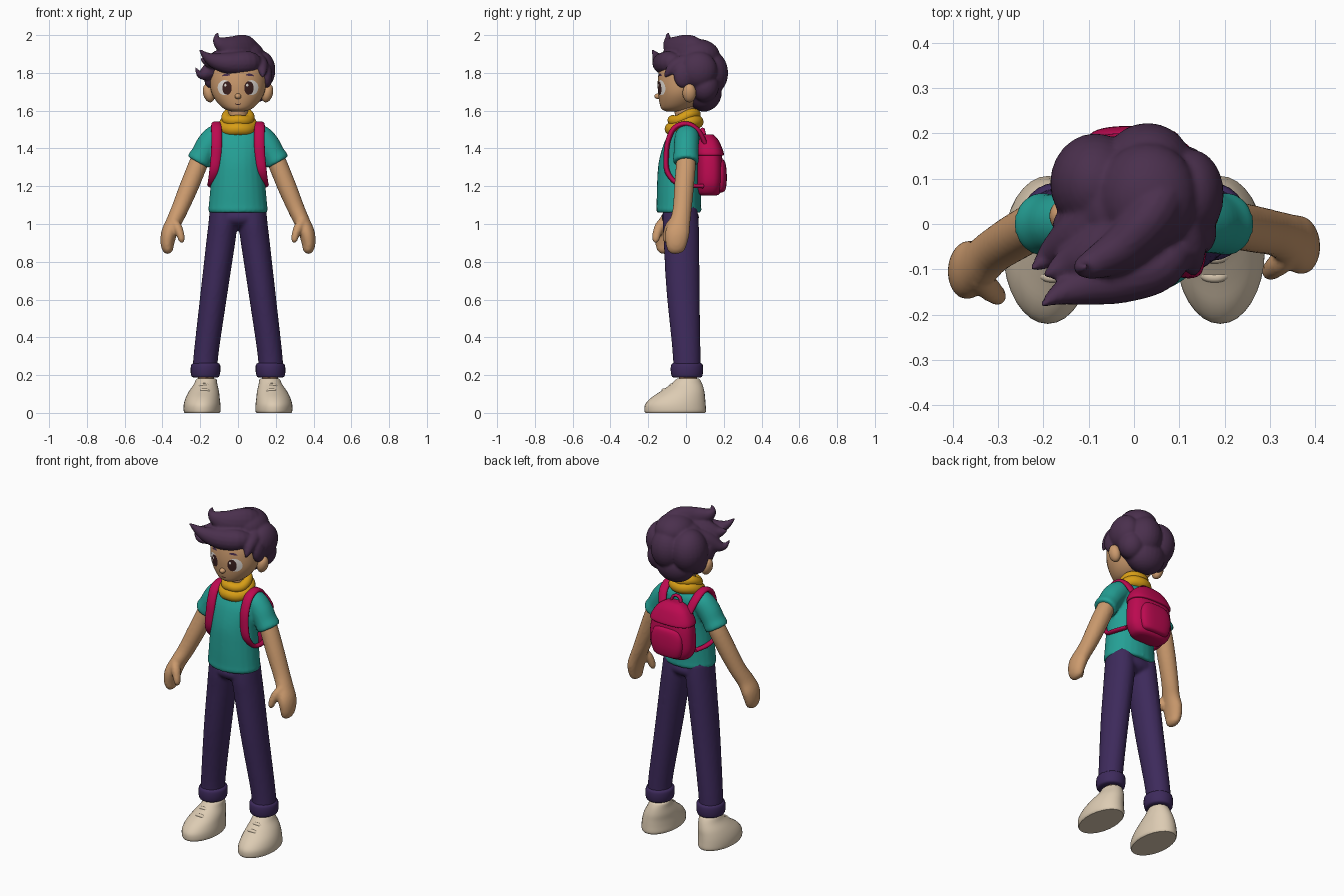
import bpy, bmesh, math
from mathutils import Vector, Matrix, Euler
from mathutils.bvhtree import BVHTree


def material(name, *rgb):
    m = bpy.data.materials.new(name)
    m.diffuse_color = (*rgb, 1)
    return m


SKIN = material("skin", .60, .325, .155)
HAIR = material("dark_plum", .068, .029, .074)
TEAL = material("teal", .018, .35, .30)
YELLOW = material("mustard", .68, .34, .008)
RED = material("crimson", .50, .003, .08)
NAVY = material("indigo", .047, .023, .105)
CREAM = material("cream", .72, .60, .45)
WHITE = material("eye_white", .85, .80, .75)
BROWN = material("dark_brown", .045, .015, .014)


def spline(rows, closed, steps=4):
    """Catmull-Rom through rows of (x, y, z, radius_u, radius_v)."""
    n, out = len(rows), []
    get = lambda i: rows[i % n] if closed else rows[max(0, min(n - 1, i))]
    for i in range(n if closed else n - 1):
        a, b, c, d = get(i - 1), get(i), get(i + 1), get(i + 2)
        for k in range(steps):
            t = k / steps
            out.append([.5 * (2 * q + (r - p) * t + (2 * p - 5 * q + 4 * r - s) * t * t
                              + (3 * q - p - 3 * r + s) * t ** 3) for p, q, r, s in zip(a, b, c, d)])
    if not closed:
        out.append(list(rows[-1]))
    return out


def tube(bm, rows, side=1, ref=None, closed=False, power=1, sides=24):
    """Loft of ellipses; level rings unless ref gives the second ring axis."""
    pts = spline(rows, closed)
    n, rings = len(pts), []
    for i, p in enumerate(pts):
        u, v = Vector((1, 0, 0)), Vector((0, 1, 0))
        if ref:
            a = pts[(i - 1) % n] if closed else pts[max(i - 1, 0)]
            b = pts[(i + 1) % n] if closed else pts[min(i + 1, n - 1)]
            t = (Vector(b[:3]) - Vector(a[:3])).normalized()
            u = Vector(ref).cross(t).normalized()
            v = t.cross(u)
        ring = []
        for k in range(sides):
            g = math.tau * k / sides
            c, s = math.cos(g), math.sin(g)
            q = Vector(p[:3]) + u * math.copysign(abs(c) ** power, c) * max(p[3], .001) \
                + v * math.copysign(abs(s) ** power, s) * max(p[4], .001)
            ring.append(bm.verts.new((q.x * side, q.y, q.z)))
        rings.append(ring)
    for i in range(n if closed else n - 1):
        a, b = rings[i], rings[(i + 1) % n]
        for k in range(sides):
            j = (k + 1) % sides
            bm.faces.new((a[k], a[j], b[j], b[k]))
    if not closed:
        bm.faces.new(rings[0])
        bm.faces.new(rings[-1])


def ball(bm, c, r, rot=(0, 0, 0)):
    m = Matrix.Translation(c) @ Euler(rot).to_matrix().to_4x4() @ Matrix.Diagonal((*r, 1))
    bmesh.ops.create_uvsphere(bm, u_segments=24, v_segments=16, radius=1, matrix=m)


def finish(bm, name, mat, voxel=0, smooth=3):
    bmesh.ops.recalc_face_normals(bm, faces=bm.faces[:])
    for f in bm.faces:
        f.smooth = True
    for e in bm.edges:
        e.smooth = len(e.link_faces) < 2 or e.calc_face_angle() < math.radians(50)
    me = bpy.data.meshes.new(name)
    bm.to_mesh(me)
    bm.free()
    me.materials.append(mat)
    ob = bpy.data.objects.new(name, me)
    bpy.context.scene.collection.objects.link(ob)
    if voxel:  # fuse overlapping volumes into one soft surface
        r = ob.modifiers.new("fuse", 'REMESH')
        r.mode, r.voxel_size, r.use_smooth_shade = 'VOXEL', voxel, True
        s = ob.modifiers.new("soften", 'SMOOTH')
        s.factor, s.iterations = .5, smooth
    return ob


# Head with nose and ears
bm = bmesh.new()
tube(bm, [(0, -.06, 1.595, .03, .04), (0, -.055, 1.608, .07, .073), (0, -.04, 1.64, .107, .1),
          (0, -.027, 1.69, .138, .12), (0, -.015, 1.75, .15, .135), (0, -.008, 1.82, .148, .132),
          (0, 0, 1.88, .12, .108), (0, 0, 1.92, .06, .05)], sides=40)
bmesh.ops.recalc_face_normals(bm, faces=bm.faces[:])
face = BVHTree.FromBMesh(bm)
ball(bm, (0, -.147, 1.676), (.017, .02, .015))
for s in (1, -1):
    ball(bm, (s * .155, .018, 1.693), (.03, .036, .05), (0, s * .25, 0))
finish(bm, "head", SKIN)


def patch(name, cx, cz, rx, rz, mat, lift, tilt=0, bend=0):
    """Thin elliptical plate laid on the face."""
    bm = bmesh.new()
    rings = []
    for f in (.02, .35, .7, 1):
        ring = []
        for k in range(20):
            g = math.tau * k / 20
            a, b = f * rx * math.cos(g), f * rz * math.sin(g)
            x, z = cx + a, cz + b + tilt * a + bend * (a / rx) ** 2
            hit = face.ray_cast(Vector((x, -1, z)), Vector((0, 1, 0)))[0]
            ring.append(bm.verts.new((x, (hit.y if hit else -.1) - lift, z)))
        rings.append(ring)
    bm.faces.new(rings[0])
    for a, b in zip(rings, rings[1:]):
        for k in range(20):
            bm.faces.new((a[k], a[(k + 1) % 20], b[(k + 1) % 20], b[k]))
    ob = finish(bm, name, mat)
    # all plates face the front
    if sum(p.normal.y for p in ob.data.polygons) > 0:
        ob.data.flip_normals()


for s, n in ((1, "right"), (-1, "left")):
    patch(n + "_eye", s * .071, 1.722, .037, .04, WHITE, .002)
    patch(n + "_iris", s * .058, 1.72, .025, .036, BROWN, .004)
    patch(n + "_eye_glint", s * .058 - .009, 1.735, .006, .008, WHITE, .006)
    patch(n + "_eyebrow", s * .063, 1.79, .022, .006, HAIR, .004, -s * .1, -.004)
patch("mouth", 0, 1.633, .016, .003, BROWN, .002, 0, .003)

# Hair: cap, side and back lumps, swept locks
bm = bmesh.new()
for c, r in [((0, .04, 1.79), (.16, .15, .155)), ((0, .095, 1.70), (.12, .095, .105)),
             ((.125, .065, 1.815), (.073, .1, .1)), ((.1, .1, 1.73), (.075, .075, .085)),
             ((-.085, .09, 1.80), (.1, .11, .125)), ((.03, .125, 1.80), (.1, .098, .12)),
             ((-.12, .06, 1.74), (.055, .07, .08)), ((.152, -.015, 1.785), (.03, .05, .065)),
             ((-.15, -.01, 1.78), (.03, .045, .06)), ((.03, .06, 1.89), (.11, .12, .09))]:
    ball(bm, c, r)
locks = [
    [(.11, -.02, 1.85, .03, .03), (.06, -.085, 1.855, .058, .06), (-.03, -.115, 1.85, .06, .06),
     (-.11, -.135, 1.86, .045, .045), (-.165, -.155, 1.885, .025, .025), (-.205, -.18, 1.925, .004, .004)],
    [(.08, .1, 1.88, .05, .06), (.045, .02, 1.915, .06, .085), (-.02, -.05, 1.925, .052, .075),
     (-.085, -.085, 1.95, .035, .045), (-.115, -.095, 1.98, .02, .02), (-.105, -.095, 2.015, .004, .004)],
    [(-.06, .04, 1.86, .06, .06), (-.12, -.02, 1.83, .055, .055), (-.175, -.06, 1.795, .035, .035),
     (-.205, -.085, 1.795, .018, .018), (-.225, -.1, 1.83, .004, .004)],
    [(-.02, 0, 1.88, .06, .06), (-.09, -.06, 1.87, .055, .055), (-.15, -.09, 1.86, .035, .035),
     (-.20, -.115, 1.875, .004, .004)],
    [(.1, .03, 1.86, .05, .05), (.12, -.05, 1.84, .04, .04), (.13, -.095, 1.80, .02, .02),
     (.13, -.11, 1.775, .004, .004)]]
for rows in locks:
    tube(bm, rows, ref=(0, .3, 1), sides=16)
finish(bm, "hair", HAIR, .0075, 3)

# Neck and two-roll scarf, higher at the back
bm = bmesh.new()
tube(bm, [(0, .005, 1.48, .058, .058), (0, -.005, 1.56, .052, .052), (0, -.01, 1.63, .055, .055)])
finish(bm, "neck", SKIN)
for name, cz, rad, thick in (("scarf_upper", 1.565, .06, .028), ("scarf_lower", 1.522, .068, .035)):
    bm = bmesh.new()
    rows = []
    for k in range(12):
        g = math.tau * k / 12
        y = rad * math.sin(g)
        rows.append((rad * math.cos(g), y - .01, cz + .35 * y + .005 * math.sin(3 * g), thick, thick))
    tube(bm, rows, ref=(0, 0, 1), closed=True, sides=16)
    finish(bm, name, YELLOW)

# Shirt with sleeves
bm = bmesh.new()
tube(bm, [(0, -.038, 1.06, .152, .114), (0, -.038, 1.075, .158, .12), (0, -.038, 1.1, .155, .118),
          (0, -.037, 1.2, .146, .117), (0, -.034, 1.32, .137, .112), (0, -.02, 1.42, .142, .1),
          (0, -.005, 1.48, .125, .085), (0, 0, 1.525, .075, .06)])
for s in (1, -1):
    tube(bm, [(.07, .005, 1.47, .05, .055), (.115, .005, 1.462, .064, .064), (.155, .002, 1.42, .066, .066),
              (.185, 0, 1.37, .063, .066), (.203, 0, 1.34, .066, .069), (.211, 0, 1.326, .062, .066)],
         s, ref=(0, 1, 0))
finish(bm, "shirt", TEAL, .009, 3)

# Arms with mitten hands and thumbs; the left arm swings further forward
for s, n, dy in ((1, "right", 0), (-1, "left", -.055)):
    bm = bmesh.new()
    tube(bm, [(.175, 0, 1.39, .045, .045), (.207, 0, 1.325, .05, .052), (.258, -.01 + dy * .3, 1.2, .05, .052),
              (.308, -.02 + dy * .7, 1.08, .045, .05), (.34, -.032 + dy, 1.01, .042, .055),
              (.365, -.046 + dy, .95, .042, .064), (.374, -.052 + dy, .895, .036, .056),
              (.37, -.055 + dy, .858, .026, .042), (.367, -.055 + dy, .843, .01, .018)], s, ref=(0, 1, 0))
    tube(bm, [(.345, -.06 + dy, 1.02, .02, .025), (.322, -.085 + dy, .985, .025, .027),
              (.305, -.1 + dy, .945, .021, .023), (.298, -.105 + dy, .915, .017, .018),
              (.294, -.105 + dy, .9, .006, .006)], s, ref=(0, 1, 0), sides=16)
    finish(bm, n + "_arm", SKIN, .008, 3)

# Trousers
bm = bmesh.new()
ball(bm, (0, -.03, 1.035), (.148, .1, .06))
for s in (1, -1):
    tube(bm, [(.075, -.03, 1.09, .074, .09), (.08, -.028, 1.0, .077, .096), (.092, -.024, .9, .077, .094),
              (.125, -.016, .65, .072, .088), (.168, .003, .32, .066, .074), (.175, .005, .21, .066, .074)], s)
finish(bm, "trousers", NAVY, .01, 3)

for s, n in ((1, "right"), (-1, "left")):
    # Rolled cuffs
    bm = bmesh.new()
    tube(bm, [(.173, .005, .187, .062, .07), (.173, .005, .195, .074, .081), (.172, .005, .225, .079, .086),
              (.171, .005, .255, .076, .083), (.17, .005, .265, .062, .07)], s)
    finish(bm, n + "_cuff", NAVY)
    bm = bmesh.new()
    tube(bm, [(.168, .012, .12, .042, .048), (.17, .01, .22, .042, .048)], s)
    finish(bm, n + "_ankle", SKIN)
    # Shoes with flat soles and lace ridges
    bm = bmesh.new()
    tube(bm, [(.19, -.057, 0, .092, .158), (.19, -.057, .012, .098, .163), (.19, -.056, .045, .097, .16),
              (.187, -.042, .08, .09, .143), (.18, -.018, .115, .079, .115), (.172, .002, .15, .063, .085),
              (.168, .01, .175, .055, .065), (.168, .01, .182, .048, .057)], s, sides=32)
    for y, z in ((-.07, .148), (-.112, .121)):
        tube(bm, [(.125, y + .02, z - .03, .006, .008), (.155, y, z - .005, .009, .012), (.178, y - .005, z, .009, .012),
                  (.2, y, z - .005, .009, .012), (.232, y + .02, z - .03, .006, .008)], s, ref=(0, 1, 0), sides=12)
    finish(bm, n + "_shoe", CREAM)

# Backpack body, lid, pocket and handle
bm = bmesh.new()
tube(bm, [(0, .12, 1.15, .08, .04), (0, .122, 1.165, .112, .06), (0, .125, 1.22, .138, .07),
          (0, .125, 1.32, .136, .07), (0, .12, 1.4, .118, .062), (0, .115, 1.445, .088, .047),
          (0, .113, 1.467, .05, .028)], power=.75, sides=32)
finish(bm, "backpack", RED)
bm = bmesh.new()
tube(bm, [(0, .125, 1.362, .125, .065), (0, .125, 1.368, .137, .076), (0, .122, 1.4, .127, .07),
          (0, .117, 1.445, .096, .054), (0, .113, 1.474, .052, .03)], power=.75, sides=32)
finish(bm, "backpack_lid", RED)
bm = bmesh.new()
tube(bm, [(0, .175, 1.168, .055, .018), (0, .178, 1.18, .085, .03), (0, .18, 1.23, .102, .036),
          (0, .18, 1.29, .1, .034), (0, .178, 1.33, .08, .028), (0, .175, 1.345, .05, .015)], power=.75, sides=32)
finish(bm, "backpack_pocket", RED)
bm = bmesh.new()
tube(bm, [(-.035, .1, 1.45, .008, .012), (-.025, .09, 1.49, .008, .012), (0, .088, 1.502, .008, .012),
          (.025, .09, 1.49, .008, .012), (.035, .1, 1.45, .008, .012)], ref=(0, 1, 0), sides=12)
finish(bm, "backpack_handle", RED)

# Shoulder straps looping around each arm
for s, n in ((1, "right"), (-1, "left")):
    bm = bmesh.new()
    tube(bm, [(.09, .1, 1.43, .013, .025), (.108, .065, 1.495, .013, .026), (.113, .005, 1.53, .014, .027),
              (.114, -.06, 1.51, .014, .028), (.113, -.095, 1.44, .014, .028), (.116, -.105, 1.36, .014, .028),
              (.126, -.1, 1.28, .014, .026), (.14, -.055, 1.22, .012, .02), (.146, .01, 1.205, .011, .016),
              (.125, .09, 1.2, .011, .016)], s, ref=(1, 0, 0), sides=16)
    finish(bm, n + "_strap", RED)
